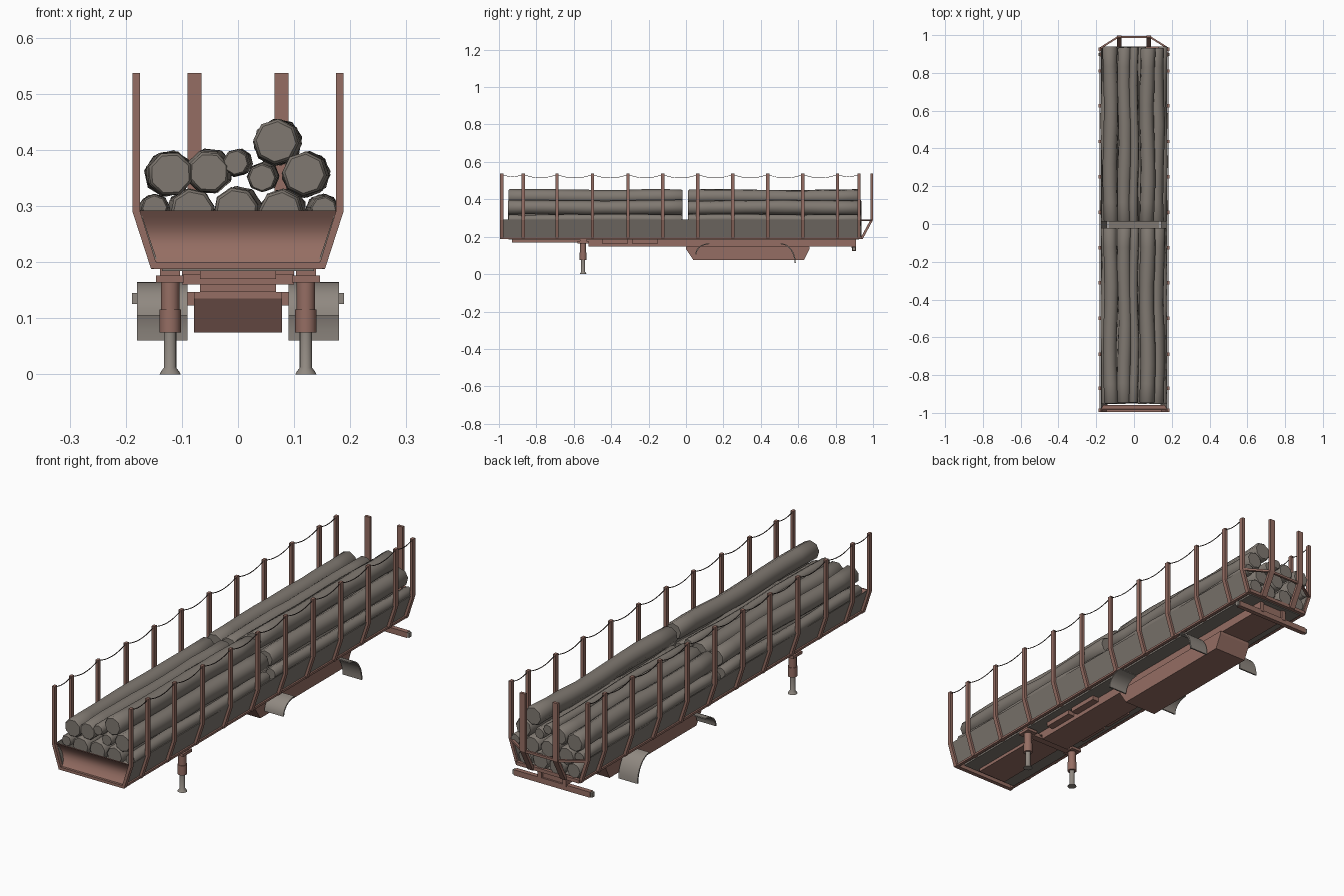
import bpy, bmesh, math, random
from mathutils import Vector

if "Cube" in bpy.data.objects:
    bpy.data.objects.remove(bpy.data.objects["Cube"])
random.seed(4)

def mat(name, c):
    m = bpy.data.materials.new(name)
    m.diffuse_color = (*c, 1)
    m.use_nodes = True
    m.node_tree.nodes["Principled BSDF"].inputs["Base Color"].default_value = m.diffuse_color
    return m

RUST = mat("rust brown paint", (0.30, 0.155, 0.125))
WOOD = mat("grey timber", (0.215, 0.19, 0.165))
STEEL = mat("dull grey steel", (0.28, 0.25, 0.22))
DARK = mat("dark rope", (0.07, 0.05, 0.045))

def finish(name, bm, m, smooth=None):
    bmesh.ops.recalc_face_normals(bm, faces=bm.faces)
    me = bpy.data.meshes.new(name)
    bm.to_mesh(me)
    bm.free()
    me.materials.append(m)
    ob = bpy.data.objects.new(name, me)
    bpy.context.collection.objects.link(ob)
    if smooth:
        bpy.context.view_layer.objects.active = ob
        ob.select_set(True)
        bpy.ops.object.shade_smooth_by_angle(angle=math.radians(smooth))
        ob.select_set(False)
    return ob

def loft(bm, rings, cap=True):
    """Skin closed rings of points."""
    vs = [[bm.verts.new(p) for p in r] for r in rings]
    n = len(vs[0])
    for a, b in zip(vs, vs[1:]):
        for i in range(n):
            bm.faces.new((a[i], a[(i+1) % n], b[(i+1) % n], b[i]))
    if cap:
        bm.faces.new(vs[0])
        bm.faces.new(vs[-1])

def prism(name, pts, axis, a, b, m, smooth=None):
    """Extrude a profile along x (pts are y,z) or y (pts are x,z)."""
    bm = bmesh.new()
    f = (lambda p, t: (t, p[0], p[1])) if axis == 'x' else (lambda p, t: (p[0], t, p[1]))
    loft(bm, [[f(p, t) for p in pts] for t in (a, b)])
    return finish(name, bm, m, smooth)

def box(name, x, y, z, m):
    return prism(name, [(x[0], z[0]), (x[1], z[0]), (x[1], z[1]), (x[0], z[1])], 'y', *y, m)

def turned(name, x, y, prof, m, n=16):
    """Vertical lathe from (radius, z) pairs."""
    bm = bmesh.new()
    loft(bm, [[(x + r*math.cos(2*math.pi*i/n), y + r*math.sin(2*math.pi*i/n), z)
               for i in range(n)] for r, z in prof])
    return finish(name, bm, m, 40)

def tube(name, pts, r, m, n=4):
    bm = bmesh.new()
    rings = []
    for i, p in enumerate(pts):
        d = (Vector(pts[min(i+1, len(pts)-1)]) - Vector(pts[max(i-1, 0)])).normalized()
        s = d.cross(Vector((0, 0, 1))).normalized()
        u = s.cross(d)
        rings.append([Vector(p) + r*(math.cos(t)*s + math.sin(t)*u)
                      for t in [2*math.pi*(k+.5)/n for k in range(n)]])
    loft(bm, rings)
    return finish(name, bm, m)

def log(name, x, z, r, y0, y1):
    """Slightly crooked eight-sided trunk with chamfered ends."""
    bm = bmesh.new()
    ph, amp, n = random.uniform(0, 6), 0.004, 8
    turn = random.uniform(0, 0.8)
    rings = []
    steps = 9
    for k in range(steps + 1):
        t = k/steps
        end = k in (0, steps)
        ox, oz = amp*math.sin(ph + 9*t), amp*0.5*math.cos(ph + 7*t)
        rr = r*random.uniform(0.95, 1.04)
        ring = lambda q, yy: [(x + ox + q*math.cos(turn + 2*math.pi*i/n), yy,
                               z + oz + q*math.sin(turn + 2*math.pi*i/n)) for i in range(n)]
        y = y0 + (y1 - y0)*t
        if k == 0:
            rings += [ring(rr*0.88, y), ring(rr, y + 0.006)]
        elif k == steps:
            rings += [ring(rr, y - 0.006), ring(rr*0.88, y)]
        else:
            rings.append(ring(rr, y))
    loft(bm, rings)
    return finish(name, bm, WOOD, 50)

# Log load: two stacks, front and rear
LOGS = [(-.115, .232, .036), (-.04, .232, .038), (.04, .232, .038), (.115, .232, .036),
        (-.15, .295, .025), (-.085, .290, .039), (0, .294, .039), (.08, .290, .039), (.15, .295, .025),
        (-.124, .358, .039), (-.05, .362, .039), (0, .377, .023), (.045, .352, .025), (.121, .356, .039),
        (.07, .413, .040)]
for x, z, r in LOGS:
    log("front_log", x, z, r, -.95 + random.uniform(-.005, .005), -.02)
    log("rear_log", x, z, r, .012, .935 + random.uniform(-.005, .005))

# Side stakes with cross beams, and sagging ropes between them
STAKES = [-.985, -.87, -.69, -.50, -.31, -.125, .063, .25, .437, .625, .81, .925]
for y in STAKES:
    box("cross_beam", (-.15, .15), (y-.009, y+.009), (.188, .2), RUST)
    for s in (-1, 1):
        prism("side_stake", [(s*.155, .188), (s*.188, .29), (s*.188, .537), (s*.175, .537),
                             (s*.175, .292), (s*.143, .19)], 'y', y-.009, y+.009, RUST)
for s in (-1, 1):
    for a, b in zip(STAKES, STAKES[1:]):
        sag = 0.1*(b - a)
        tube("rope", [(s*.182, a + (b-a)*t/8, .533 - sag*4*(t/8)*(1 - t/8)) for t in range(9)], .0018, DARK)
    # Sloping side panels of the trough
    prism("side_panel", [(s*.146, .197), (s*.178, .292), (s*.174, .292), (s*.142, .197)],
          'y', -.98, .925, WOOD)
    box("lower_side_rail", sorted((s*.14, s*.153)), (-.99, .93), (.188, .197), RUST)

# Floor
box("floor", (-.135, .135), (-.95, .925), (.184, .192), WOOD)

# Curved front panel
bm = bmesh.new()
rings = []
for k in range(9):
    t = k/8
    y, z, w = -.986 + .022*math.sin(math.pi*t), .197 + .095*t, .145 + .032*t
    rings.append([(-w, y, z), (w, y, z), (w, y+.006, z), (-w, y+.006, z)])
loft(bm, rings)
finish("front_panel", bm, RUST, 40)

# Rear basket: stakes and bent rails
for s in (-1, 1):
    prism("rear_stake", [(.93, .188), (.945, .188), (.999, .288), (.999, .537), (.987, .537),
                         (.987, .292)], 'x', s*.065, s*.09, RUST)
tube("rear_rail", [(-.18, .93, .288), (-.085, .99, .288), (.085, .99, .288), (.18, .93, .288)], .007, RUST)
box("rear_sill", (-.15, .15), (.925, .94), (.188, .203), RUST)

# Chassis
box("front_chassis", (-.068, .068), (-.93, -.52), (.17, .186), RUST)
box("main_chassis", (-.068, .068), (-.52, .9), (.147, .186), RUST)
prism("axle_box", [(.0, .147), (.0, .135), (.04, .075), (.63, .075), (.66, .135), (.66, .147)],
      'x', -.078, .078, RUST)
for s in (-1, 1):
    for y in (-.45, -.29):
        box("side_box", sorted((s*.068, s*.1)), (y, y+.14), (.165, .185), RUST)

# Rear bumper with hangers
box("rear_bumper", (-.18, .18), (.888, .908), (.123, .147), RUST)
for s in (-1, 1):
    box("bumper_end", sorted((s*.18, s*.189)), (.89, .906), (.125, .145), STEEL)
    box("bumper_hanger", sorted((s*.05, s*.068)), (.885, .91), (.14, .187), RUST)

# Mudguards: quarter arcs ahead of and behind the missing wheels
def mudguard(name, cy, cz, ry, rz, x0, x1):
    arc = [math.pi/2*i/8 for i in range(9)]
    pts = [(cy + ry*math.cos(a), cz + rz*math.sin(a)) for a in arc]
    pts += [(cy + ry*.92*math.cos(a), cz + (rz - .005)*math.sin(a)) for a in reversed(arc)]
    prism(name, pts, 'x', x0, x1, STEEL, 40)

for s in (-1, 1):
    mudguard("front_mudguard", .125, .105, -.075, .06, s*.09, s*.18)
    mudguard("rear_mudguard", .505, .06, .082, .105, s*.09, s*.18)

# Landing legs
box("leg_beam", (-.1, .1), (-.565, -.535), (.16, .178), RUST)
for s in (-1, 1):
    x, y = s*.121, -.55
    box("leg_plate", (x-.025, x+.025), (y-.03, y+.03), (.164, .176), RUST)
    box("leg_bracket", (x-.018, x+.018), (y-.018, y+.018), (.174, .19), RUST)
    turned("leg_housing", x, y, [(.019, .075), (.019, .116), (.0165, .116), (.0165, .166)], RUST)
    turned("leg_foot", x, y, [(.019, 0), (.017, .004), (.011, .012), (.011, .08)], STEEL)
